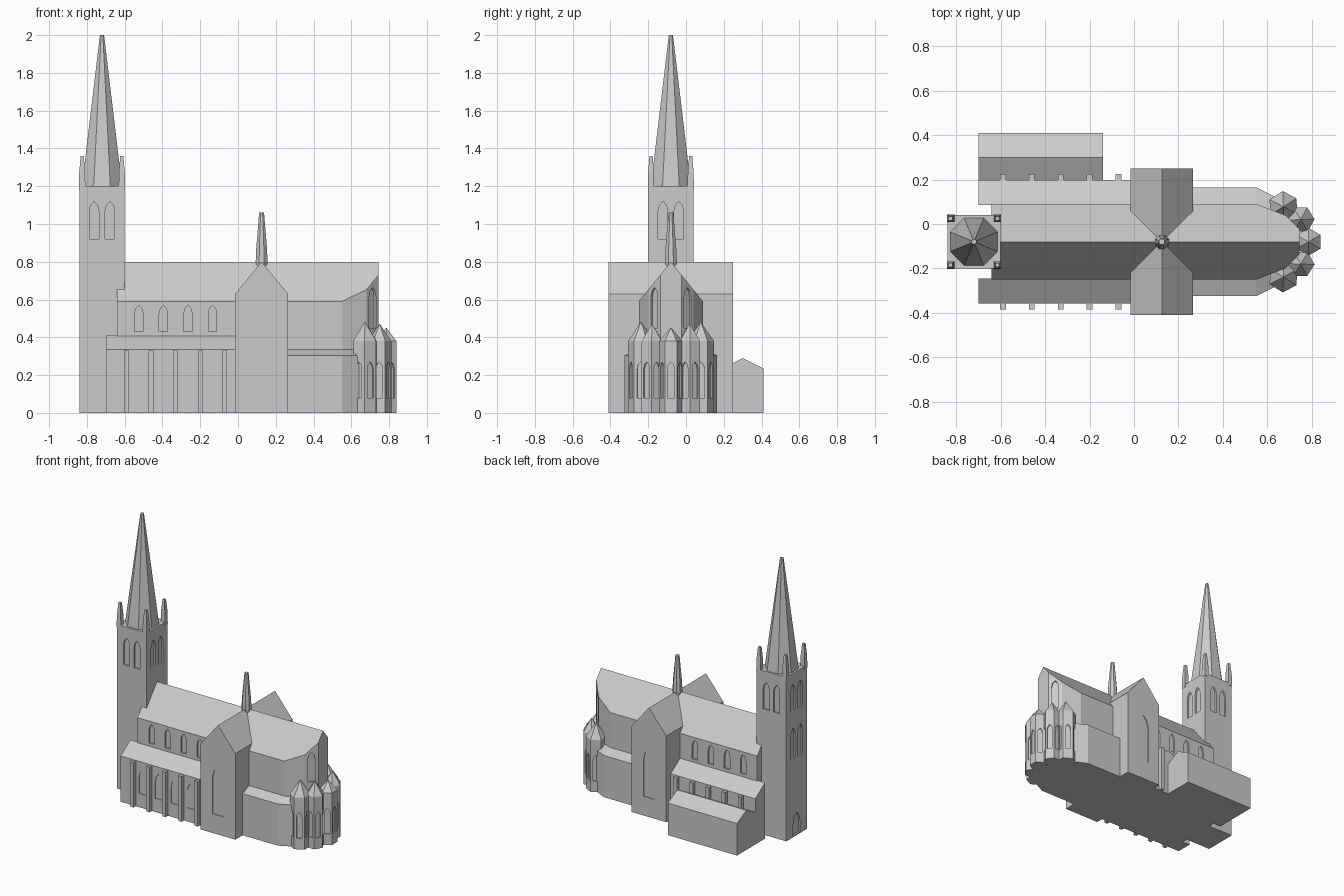
import bpy, bmesh, math
from mathutils import Matrix, Vector

if "Cube" in bpy.data.objects:
    bpy.data.objects.remove(bpy.data.objects["Cube"])

AX = -0.08  # y of the building's long axis
stone = bpy.data.materials.new("grey stone")
stone.diffuse_color = (0.6, 0.6, 0.6, 1)
stone.use_nodes = True
stone.node_tree.nodes["Principled BSDF"].inputs["Base Color"].default_value = stone.diffuse_color


def loft(name, sections):
    """Solid skinned through rings of 3D points with equal counts."""
    bm = bmesh.new()
    rings = [[bm.verts.new(p) for p in s] for s in sections]
    n = len(rings[0])
    for a, b in zip(rings, rings[1:]):
        for i in range(n):
            j = (i + 1) % n
            bm.faces.new((a[i], a[j], b[j], b[i]))
    bm.faces.new(rings[0][::-1])
    bm.faces.new(rings[-1])
    bmesh.ops.recalc_face_normals(bm, faces=bm.faces)
    me = bpy.data.meshes.new(name)
    bm.to_mesh(me)
    bm.free()
    me.materials.append(stone)
    ob = bpy.data.objects.new(name, me)
    bpy.context.collection.objects.link(ob)
    return ob


def plan(name, pts, z0, z1):
    return loft(name, [[(x, y, z) for x, y in pts] for z in (z0, z1)])


def box(name, x0, x1, y0, y1, z0, z1):
    return plan(name, [(x0, y0), (x1, y0), (x1, y1), (x0, y1)], z0, z1)


def along_x(name, pts, x0, x1):
    return loft(name, [[(x, y, z) for y, z in pts] for x in (x0, x1)])


def along_y(name, pts, y0, y1):
    return loft(name, [[(x, y, z) for x, z in pts] for y in (y0, y1)])


def turned(name, c, n, profile, phase):
    """Many-sided tower through (radius, z) pairs."""
    return loft(name, [[(c[0] + r * math.cos(phase + math.tau * i / n),
                         c[1] + r * math.sin(phase + math.tau * i / n), z)
                        for i in range(n)] for r, z in profile])


def boolean(ob, cutter, op="DIFFERENCE"):
    m = ob.modifiers.new("cut", "BOOLEAN")
    m.operation, m.object, m.solver = op, cutter, "EXACT"
    me = bpy.data.meshes.new_from_object(
        ob.evaluated_get(bpy.context.evaluated_depsgraph_get()))
    ob.modifiers.clear()
    ob.data = me
    bpy.data.objects.remove(cutter)


def lancet(ob, x, y, angle, w, z0, z1, depth=0.012):
    """Recess a pointed window into the wall at (x, y) facing angle (degrees)."""
    h = w / 2
    prof = [(-h, z0), (h, z0), (h, z1 - w), (h * 0.7, z1 - w * 0.4),
            (0, z1), (-h * 0.7, z1 - w * 0.4), (-h, z1 - w)]
    cut = along_x("window_cutter", prof, -depth, 0.02)
    cut.data.transform(Matrix.Translation(Vector((x, y, 0))) @
                       Matrix.Rotation(math.radians(angle), 4, "Z"))
    boolean(ob, cut)


# West tower with paired lancets, door, spire and corner pinnacles
tx = -0.72
tower = box("tower", tx - 0.12, tx + 0.12, AX - 0.12, AX + 0.12, 0, 1.2)
for s in (-1, 1):
    for z0, z1 in ((0.92, 1.12), (0.57, 0.8)):
        lancet(tower, tx - 0.12, AX + s * 0.042, 180, 0.05, z0, z1)
    for side in (-1, 1):
        lancet(tower, tx + s * 0.042, AX + side * 0.12, side * 90, 0.05, 0.92, 1.12)
    lancet(tower, tx + 0.12, AX + s * 0.042, 0, 0.05, 0.92, 1.12)
lancet(tower, tx - 0.12, AX, 180, 0.08, 0.01, 0.17)
turned("spire", (tx, AX), 8, [(0.115, 1.2), (0.012, 2.0)], math.pi / 8)
for sx in (-1, 1):
    for sy in (-1, 1):
        turned("pinnacle", (tx + sx * 0.105, AX + sy * 0.105), 4,
               [(0.024, 1.18), (0.022, 1.27), (0.012, 1.36)], math.pi / 4)

# Nave and choir: gabled roof trimmed by the tapering east end
half = [(-0.64, 0.17), (0.55, 0.17), (0.68, 0.12), (0.745, 0.055)]
apse = [(x, AX - w) for x, w in half] + [(x, AX + w) for x, w in half[::-1]]
nave = plan("nave", apse, 0, 0.9)
gable = along_x("roof_cutter", [(AX - 0.3, -0.1), (AX + 0.3, -0.1), (AX + 0.3, 0.43),
                                (AX, 0.80), (AX - 0.3, 0.43)], -1, 1)
boolean(nave, gable, "INTERSECT")
for s in (-1, 1):
    for x in (-0.525, -0.395, -0.265, -0.135):
        lancet(nave, x, AX + s * 0.17, s * 90, 0.045, 0.43, 0.57)
    lancet(nave, 0.7125, AX + s * 0.0875, s * 43, 0.05, 0.45, 0.665)

# Transept with steep gables
tr = along_y("transept", [(-0.015, 0), (0.265, 0), (0.265, 0.63),
                          (0.125, 0.80), (-0.015, 0.63)], -0.41, 0.25)
for y, a in ((-0.41, -90), (0.25, 90)):
    lancet(tr, 0.125, y, a, 0.09, 0.14, 0.5, 0.006)

# Crossing spirelet
turned("spirelet", (0.125, AX), 8, [(0.026, 0.76), (0.034, 0.80), (0.031, 0.87),
                                    (0.014, 1.06)], math.pi / 8)

# Nave side aisles with lean-to roofs, buttresses and windows
for s in (-1, 1):
    aisle = along_x("side_aisle", [(AX + s * w, z) for w, z in
                                   ((0.165, 0), (0.278, 0), (0.278, 0.335), (0.165, 0.41))],
                    -0.70, 0.0)
    for i in range(5):
        x = -0.59 + 0.13 * i
        ys = sorted((AX + s * 0.27, AX + s * 0.305))
        box("buttress", x - 0.013, x + 0.013, ys[0], ys[1], 0, 0.33)
        if i < 4 and s < 0:
            lancet(aisle, x + 0.065, AX + s * 0.278, s * 90, 0.05, 0.1, 0.28, 0.005)

# Choir aisle wrapping the apse
outer = [(0.2, 0.245), (0.55, 0.245), (0.64, 0.20), (0.74, 0.09)]
inner = [(0.2, 0.165), (0.55, 0.165), (0.66, 0.12), (0.73, 0.05)]


def ring(pts, z):
    return [(x, AX - w, z) for x, w in pts] + [(x, AX + w, z) for x, w in pts[::-1]]


loft("choir_aisle", [ring(outer, 0), ring(outer, 0.305), ring(inner, 0.337)])

# Radiating chapels with pointed roofs
for x, off, ang, r, eave, top in ((0.785, 0, 0, 0.0625, 0.38, 0.45),
                                  (0.75, 0.10, 32, 0.062, 0.38, 0.47),
                                  (0.75, -0.10, -32, 0.062, 0.38, 0.47),
                                  (0.672, 0.158, 62, 0.07, 0.38, 0.48),
                                  (0.672, -0.158, -62, 0.07, 0.38, 0.48)):
    c = (x, AX + off)
    chapel = turned("chapel", c, 6, [(r, 0), (r, eave), (0.002, top)],
                    math.radians(ang + 30))
    ap = r * math.cos(math.pi / 6)
    for d in (-60, 0, 60):
        a = math.radians(ang + d)
        lancet(chapel, c[0] + ap * math.cos(a), c[1] + ap * math.sin(a),
               ang + d, 0.036, 0.08, 0.27, 0.01)

# Low north annex with its own gable
along_x("north_annex", [(0.195, 0), (0.41, 0), (0.41, 0.235), (0.30, 0.29),
                        (0.195, 0.235)], -0.70, -0.14)
